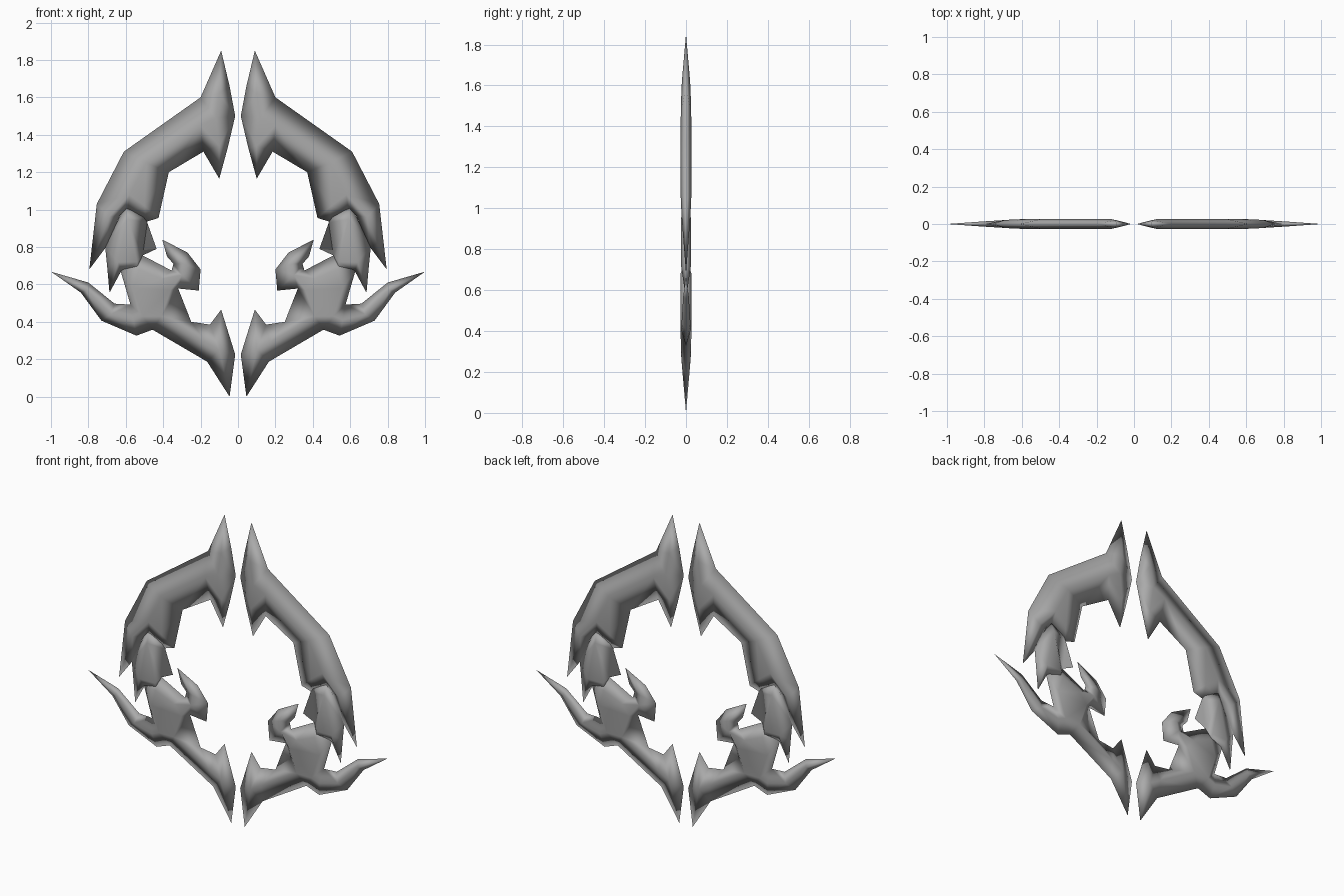
import bpy
from mathutils import Vector
from mathutils.geometry import delaunay_2d_cdt

cube = bpy.data.objects.get("Cube")
if cube:
    bpy.data.objects.remove(cube, do_unlink=True)

# The single grey surface colour
grey = bpy.data.materials.new("plain grey")
grey.use_nodes = True
colour = (0.4, 0.4, 0.4, 1)
grey.diffuse_color = colour
grey.node_tree.nodes["Principled BSDF"].inputs["Base Color"].default_value = colour

THICK = 0.027


def blade(name, outline, ridges):
    """Sharp-rimmed plate: outline lies on y = 0, ridge points swell to front and back.
    A ridge is a path of (x, z, swell), swell being a share of THICK."""
    points = [Vector(p) for p in outline]
    swell = [0.0] * len(points)
    edges = []
    for path in ridges:
        for step, (x, z, amount) in enumerate(path):
            if step:
                edges.append((len(points) - 1, len(points)))
            points.append(Vector((x, z)))
            swell.append(amount)
    rim = list(range(len(outline)))
    flat, _, tris, origins, _, _ = delaunay_2d_cdt(points, edges, [rim], 1, 0.0001)

    verts, back = [], {}
    depth = [THICK * max([swell[o] for o in src], default=0.0) for src in origins]
    for p, d in zip(flat, depth):
        verts.append((p.x, -d, p.y))
    for i, (p, d) in enumerate(zip(flat, depth)):
        back[i] = i
        if d > 0:
            back[i] = len(verts)
            verts.append((p.x, d, p.y))
    faces = [tuple(t) for t in tris]
    faces += [tuple(back[i] for i in reversed(t)) for t in tris]

    mesh = bpy.data.meshes.new(name)
    mesh.from_pydata(verts, [], faces)
    mesh.materials.append(grey)
    mesh.shade_smooth()
    obj = bpy.data.objects.new(name, mesh)
    bpy.context.collection.objects.link(obj)
    mirror = obj.modifiers.new("other side", "MIRROR")
    mirror.use_mirror_merge = False
    return obj


# Upper arm: pointed double tip at the top, long outer spike at the bottom
blade(
    "upper_arm",
    [(.045, 1.66), (.015, 1.5), (.055, 1.33), (.1, 1.165), (.185, 1.31), (.37, 1.2),
     (.425, .955), (.49, .935), (.59, .98), (.63, .97), (.705, .8), (.795, .68),
     (.755, 1.03), (.61, 1.31), (.2, 1.6), (.09, 1.85)],
    [[(.09, 1.85, 0), (.1, 1.62, .75), (.12, 1.49, .95), (.1, 1.34, .7), (.1, 1.165, 0)],
     [(.12, 1.49, .95), (.2, 1.45, .95), (.49, 1.25, 1), (.58, 1.08, 1), (.69, .96, .8),
      (.795, .68, 0)],
     [(.58, 1.08, 1), (.5, 1.02, .6)]],
)

# Splayed collar joining the arm to the lower body
blade(
    "collar_spikes",
    [(.6, 1.03), (.49, .96), (.485, .93), (.435, .79), (.51, .755), (.53, .64),
     (.625, .67), (.687, .556), (.7, .7), (.71, .8)],
    [[(.6, 1.03, 0), (.59, .95, .9), (.64, .72, .9), (.687, .556, 0)],
     [(.59, .95, .9), (.54, .72, .9), (.53, .64, 0)],
     [(.54, .72, .9), (.64, .72, .9)]],
)

# Lower body: hook, curved outer horn and pointed lower tip around a raised boss
blade(
    "lower_body",
    [(.51, .755), (.355, .674), (.345, .71), (.38, .75), (.405, .84), (.27, .77),
     (.2, .68), (.21, .567), (.32, .578), (.25, .4), (.15, .385), (.09, .465),
     (.015, .225), (.045, 0), (.165, .187), (.457, .358), (.543, .326), (.73, .406),
     (.84, .556), (1, .668), (.8, .61), (.66, .497), (.575, .492), (.63, .68)],
    [[(.53, .68, 1), (.41, .63, 1), (.36, .57, 1), (.41, .43, 1), (.51, .43, 1),
      (.56, .58, 1), (.53, .68, 1)],
     [(.41, .63, 1), (.3, .65, .8), (.29, .71, .7), (.405, .84, 0)],
     [(.3, .65, .8), (.21, .567, 0)],
     [(.51, .43, 1), (.56, .41, .9), (.68, .44, .8), (.81, .57, .5), (1, .668, 0)],
     [(.41, .43, 1), (.17, .29, .9), (.1, .25, .8), (.045, 0, 0)],
     [(.1, .25, .8), (.09, .465, 0)]],
)
